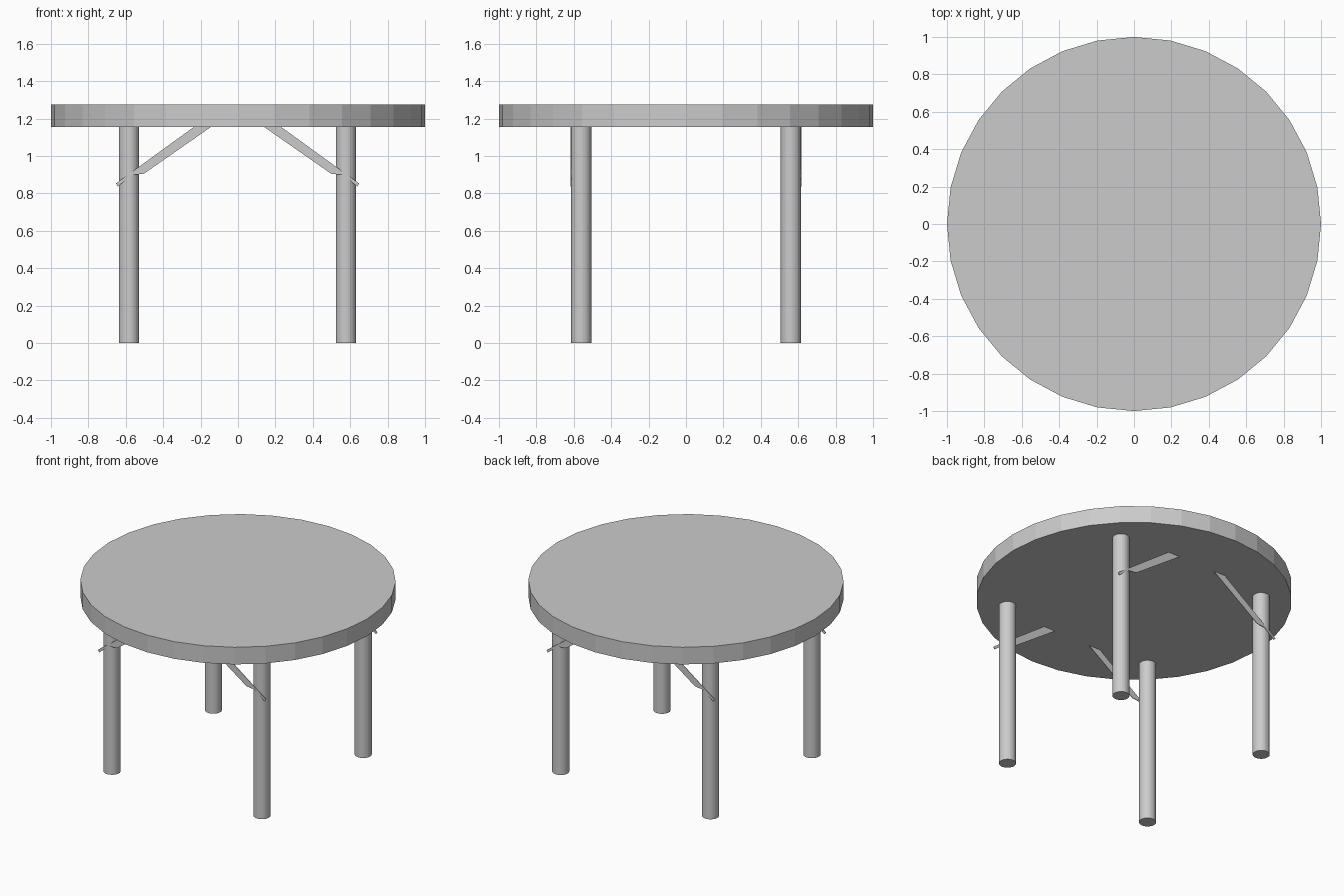
import bpy
import bmesh
from mathutils import Vector

cube = bpy.data.objects.get("Cube")
if cube:
    bpy.data.objects.remove(cube, do_unlink=True)

# One plain colour for the whole table
grey = bpy.data.materials.new("plain_grey")
grey.use_nodes = True
colour = (0.6, 0.6, 0.6, 1)
grey.diffuse_color = colour
grey.node_tree.nodes["Principled BSDF"].inputs["Base Color"].default_value = colour

TOP_BOTTOM, TOP_HEIGHT = 1.155, 0.12
LEG_X, LEG_Y, LEG_RADIUS = 0.58, 0.56, 0.054
SHIFT_X = -0.0025    # the leg frame sits very slightly off centre
BRACE_Y, BRACE_THICK = 0.613, 0.004


def cylinder(name, radius, z_low, z_high, x=0, y=0):
    bpy.ops.mesh.primitive_cylinder_add(
        vertices=32, radius=radius, depth=z_high - z_low,
        location=(x, y, (z_low + z_high) / 2))
    obj = bpy.context.object
    obj.name = name
    obj.data.materials.append(grey)
    return obj


def plate(name, outline, y, thickness):
    """Extrude an upright x-z outline along y."""
    bm = bmesh.new()
    face = bm.faces.new([bm.verts.new((x, y, z)) for x, z in outline])
    extruded = bmesh.ops.extrude_face_region(bm, geom=[face])["geom"]
    moved = [v for v in extruded if isinstance(v, bmesh.types.BMVert)]
    bmesh.ops.translate(bm, verts=moved, vec=Vector((0, thickness, 0)))
    bmesh.ops.recalc_face_normals(bm, faces=bm.faces)
    mesh = bpy.data.meshes.new(name)
    bm.to_mesh(mesh)
    bm.free()
    mesh.materials.append(grey)
    obj = bpy.data.objects.new(name, mesh)
    bpy.context.collection.objects.link(obj)


# Round top
cylinder("table_top", 1, TOP_BOTTOM, TOP_BOTTOM + TOP_HEIGHT)

# Brace outline: sloping plank, notched into a narrow tongue over the leg
brace = [(0.142, TOP_BOTTOM), (0.233, TOP_BOTTOM), (0.65, 0.853),
         (0.64, 0.837), (0.564, 0.898), (0.5, 0.905)]

# Four legs, each with a brace on its outer face
for depth, sy in (("front", -1), ("back", 1)):
    for side, sx in (("left", 1), ("right", -1)):
        cylinder(f"{depth}_{side}_leg", LEG_RADIUS, 0, TOP_BOTTOM,
                 sx * LEG_X + SHIFT_X, sy * LEG_Y)
        plate(f"{depth}_{side}_brace",
              [(sx * x + SHIFT_X, z) for x, z in brace],
              sy * BRACE_Y, sy * BRACE_THICK)
